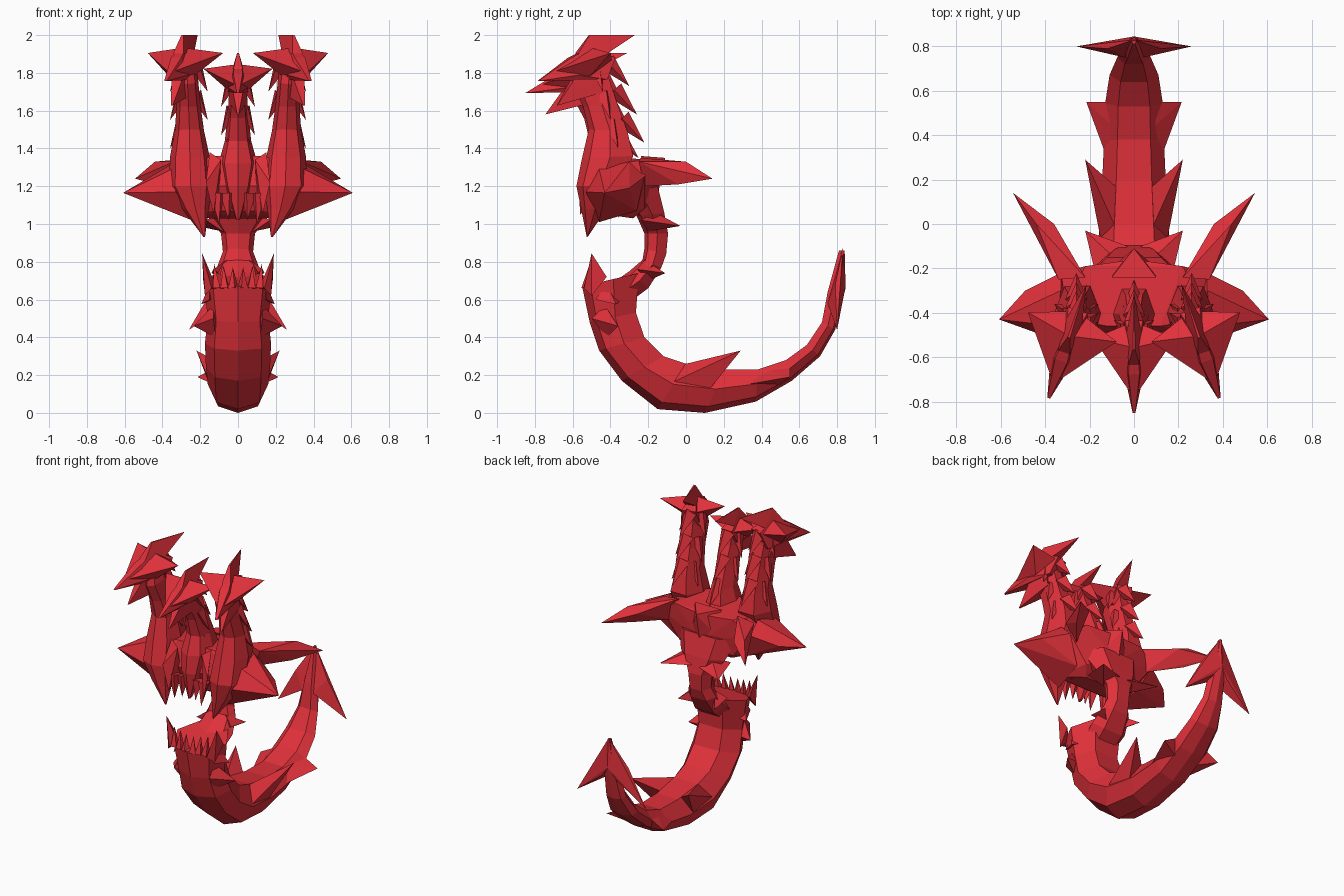
import bpy, bmesh, math
from mathutils import Vector as V

red = bpy.data.materials.new("crimson_scale")
red.diffuse_color = (0.74, 0.03, 0.042, 1)


def finish(name, bm):
    bmesh.ops.recalc_face_normals(bm, faces=bm.faces)
    me = bpy.data.meshes.new(name)
    bm.to_mesh(me)
    bm.free()
    me.materials.append(red)
    ob = bpy.data.objects.new(name, me)
    bpy.context.collection.objects.link(ob)


def hull(name, pts):
    bm = bmesh.new()
    for p in pts:
        bm.verts.new(p)
    out = bmesh.ops.convex_hull(bm, input=bm.verts)
    junk = [e for e in out["geom_interior"] + out["geom_unused"] if isinstance(e, bmesh.types.BMVert)]
    if junk:
        bmesh.ops.delete(bm, geom=list(set(junk)), context='VERTS')
    finish(name, bm)


def both(pts):
    return [(s * x, y, z) for x, y, z in pts for s in (1, -1)]


def pair(name, pts):
    for s, side in ((1, "right"), (-1, "left")):
        hull(f"{name}_{side}", [(s * p[0], p[1], p[2]) for p in pts])


def spike(base, tip, r, n=4):
    """Corner points of a small pyramid from base to tip."""
    base, tip = V(base), V(tip)
    q = (tip - base).to_track_quat('Z', 'Y')
    ring = [base + q @ V((r * math.cos(a), r * math.sin(a), 0))
            for a in (2 * math.pi * i / n for i in range(n))]
    return ring + [tip]


def loft(name, stations):
    """Each station: outer (y,z), inner (y,z), half width, centre x."""
    shape = [(0, 0), (.72, .15), (1, .55), (.55, 1), (-.55, 1), (-1, .55), (-.72, .15)]
    bm = bmesh.new()
    rings = []
    for (oy, oz), (iy, iz), w, cx in stations:
        rings.append([bm.verts.new((cx + u * w, oy + (iy - oy) * t, oz + (iz - oz) * t))
                      for u, t in shape])
    n = len(shape)
    for a, b in zip(rings, rings[1:]):
        for i in range(n):
            bm.faces.new((a[i], a[(i + 1) % n], b[(i + 1) % n], b[i]))
    bm.faces.new(rings[0])
    bm.faces.new(rings[-1])
    finish(name, bm)


# Curved serpent body, from lower jaw to tail
loft("serpent_body", [
    ((-.55, .67), (-.25, .74), .185, 0), ((-.51, .48), (-.265, .53), .16, 0),
    ((-.46, .33), (-.22, .40), .175, 0), ((-.34, .17), (-.12, .30), .17, 0),
    ((-.15, .02), (0, .26), .16, 0), ((.10, 0), (.20, .23), .145, 0),
    ((.37, .06), (.38, .23), .135, 0), ((.56, .17), (.53, .28), .13, 0),
    ((.71, .30), (.64, .36), .11, 0), ((.79, .44), (.72, .48), .075, 0),
    ((.845, .66), (.75, .64), .05, 0), ((.84, .86), (.81, .86), .01, 0)])

# Barbed tail tip
pair("tail_barb", [(0, .83, .87), (.26, .80, .44), (0, .845, .67), (.04, .75, .58),
                   (.05, .83, .60), (.12, .79, .68)])

# Thin column joining the lower jaw to the chest
loft("throat_column", [
    ((-.40, .68), (-.28, .60), .12, 0), ((-.30, .75), (-.20, .66), .13, 0),
    ((-.23, .81), (-.13, .77), .105, 0), ((-.22, .87), (-.105, .84), .08, 0),
    ((-.22, .95), (-.095, .95), .09, 0), ((-.26, 1.04), (-.115, 1.06), .165, 0),
    ((-.36, 1.15), (-.15, 1.2), .22, 0)])

# Fins on the column and along the body
pair("upper_column_fin", [(.22, -.03, .99), (.08, -.16, 1.06), (.08, -.2, .96), (.17, -.24, 1.02), (.03, -.1, 1.0)])
pair("lower_column_fin", [(.14, -.11, .74), (.06, -.22, .81), (.13, -.26, .76), (.05, -.2, .70)])
pair("jaw_fin", [(.235, -.36, .46), (.13, -.50, .50), (.13, -.43, .57), (.12, -.42, .40), (.08, -.36, .47)])
pair("rim_fin", [(.195, -.37, .575), (.15, -.48, .60), (.15, -.42, .68), (.12, -.34, .60)])
pair("large_body_fin", [(.22, .29, .33), (.14, -.12, .14), (.09, 0, .26), (.14, .12, .12), (.06, .15, .22)])
pair("tail_fin", [(.215, .55, .19), (.13, .32, .15), (.07, .42, .23), (.12, .55, .24), (.09, .5, .15)])

# Chest
hull("chest", both([
    (0, -.16, 1.33), (.22, -.19, 1.34), (.33, -.22, 1.25), (.2, -.22, 1.08), (0, -.16, 1.15),
    (.12, -.46, 1.36), (.34, -.42, 1.32), (.33, -.5, 1.2), (.28, -.42, 1.05),
    (.15, -.28, 1.03), (.1, -.5, 1.2), (.12, -.45, 1.07)]))
pair("shoulder_blade", [(.608, -.43, 1.165), (.33, -.22, 1.25), (.33, -.3, 1.33), (.35, -.46, 1.29),
                        (.49, -.30, 1.19), (.33, -.53, 1.17), (.22, -.46, 1.01), (.24, -.26, 1.07)])
pair("back_horn", [(.545, .14, 1.24), (.44, .0, 1.33), (.36, .0, 1.30), (.43, -.04, 1.21),
                   (.22, -.24, 1.35), (.34, -.25, 1.33), (.28, -.22, 1.2)])
hull("rear_plate", both([(0, -.11, 1.35), (.10, -.24, 1.36), (.08, -.18, 1.22), (0, -.15, 1.15)]))

# Three necks; the outer two run down into long front fangs
for s, side in ((1, "right"), (-1, "left")):
    loft(f"neck_{side}", [
        ((-.525, .93), (-.515, .94), .006, s * .18), ((-.555, 1.08), (-.42, 1.08), .07, s * .225),
        ((-.58, 1.2), (-.35, 1.2), .115, s * .25), ((-.55, 1.35), (-.28, 1.36), .105, s * .255),
        ((-.515, 1.5), (-.31, 1.49), .077, s * .257), ((-.545, 1.62), (-.365, 1.64), .063, s * .262),
        ((-.60, 1.74), (-.41, 1.78), .056, s * .267), ((-.58, 1.86), (-.43, 1.9), .045, s * .275)])
loft("neck_centre", [
    ((-.53, 1.02), (-.50, 1.03), .01, 0), ((-.56, 1.2), (-.36, 1.2), .075, 0),
    ((-.55, 1.32), (-.29, 1.34), .10, 0), ((-.51, 1.44), (-.32, 1.44), .07, 0),
    ((-.54, 1.56), (-.38, 1.58), .055, 0), ((-.60, 1.67), (-.44, 1.70), .048, 0),
    ((-.60, 1.77), (-.47, 1.81), .04, 0)])

# Swept-back spines down each neck
for label, cx, drop, w in (("right", .26, 0, 1), ("left", -.26, 0, 1), ("centre", 0, .08, .9)):
    for i, (y, z) in enumerate(((-.42, 1.86), (-.38, 1.71), (-.34, 1.56))):
        y -= drop * .4
        z -= drop
        hull(f"back_spine_{label}_{i}", spike((cx, y, z), (cx, y + .12, z - .13), .05))
        for k in (-1, 1):
            hull(f"side_spine_{label}_{i}_{k}",
                 spike((cx + k * .035 * w, y - .06, z - .02), (cx + k * .10 * w, y - .02, z - .16), .04))


# Heads: flared skull, crest and pointed lower jaw
def head(label, centre, yaw, k):
    f = V((math.sin(yaw), -math.cos(yaw), 0))
    r = V((math.cos(yaw), math.sin(yaw), 0))

    def at(pts):
        return [V(centre) + r * (a * k) + f * b + V((0, 0, c * k)) for a, b, c in pts]

    hull(f"skull_{label}", at(both([
        (.006, .347, -.107), (.05, .14, -.08), (.055, -.02, -.10), (.04, -.07, 0),
        (.025, .17, .0), (.015, .05, .05)])))
    for s in (1, -1):
        hull(f"side_horn_{label}_{s}", at([
            (s * .183, .01, .022), (s * .02, .25, -.06), (s * .06, .08, -.085),
            (s * .01, .05, .045), (s * .04, -.05, -.01)]))
    hull(f"crest_{label}", at(both([
        (.005, .06, .105), (0, -.195, .105), (.025, .13, .02), (.03, -.03, .02)])))
    hull(f"lower_jaw_{label}", at(both([
        (.004, .24, -.22), (.05, .02, -.07), (.045, 0, -.16), (.03, .14, -.08)])))


head("right", (.275, -.455, 1.88), .32, 1.15)
head("left", (-.275, -.455, 1.88), -.32, 1.15)
head("centre", (0, -.505, 1.80), 0, 1.0)

# Lower jaw teeth along the rim
pair("corner_tooth", [(.19, -.5, .845), (.14, -.54, .66), (.185, -.42, .72), (.12, -.48, .68), (.175, -.5, .62)])
for i, x in enumerate((.025, .07, .115)):
    y = -.53 + x * .15
    pair(f"lower_tooth_{i}", spike((x, y, .66), (x * 1.1, y + .01, .77 + .01 * i), .028))

# Upper fangs
for i, (x, y, z) in enumerate(((.05, -.53, 1.02), (.10, -.54, 1.0), (.24, -.45, 1.02), (.20, -.36, 1.03))):
    pair(f"upper_fang_{i}", spike((x * 1.1, y + .02, 1.16), (x, y, z), .042))
pair("brow_plate", [(.13, -.56, 1.05), (.15, -.5, 1.38), (.09, -.52, 1.34), (.17, -.57, 1.22), (.1, -.47, 1.15)])
